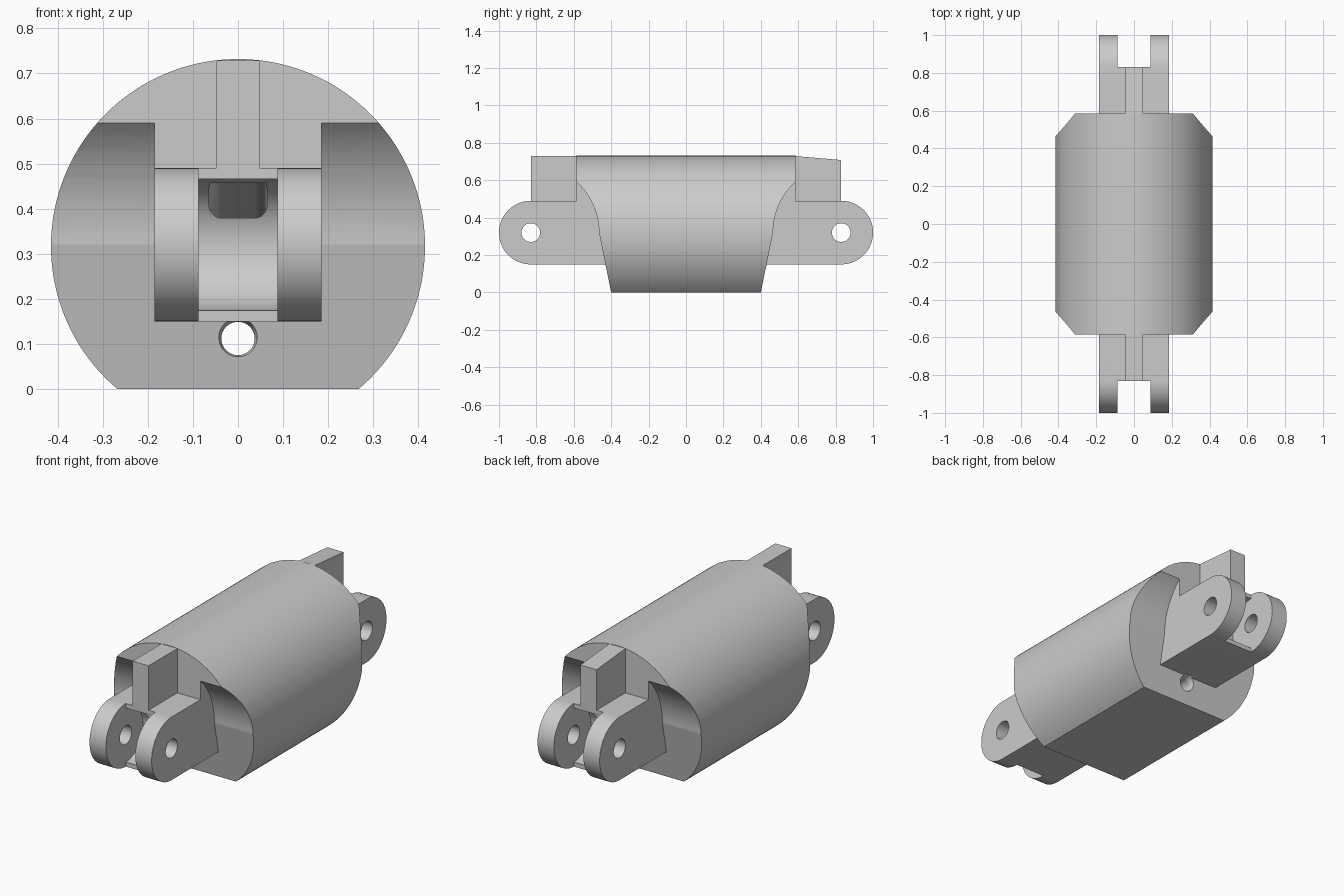
import bpy, math

if "Cube" in bpy.data.objects:
    bpy.data.objects.remove(bpy.data.objects["Cube"])

R, CZ = 0.415, 0.317           # barrel radius and axis height
PIN_Y, PIN_Z = 0.83, 0.32      # hinge pin centre
LUG_W, END_Y = 0.185, 0.585


def arc(cx, cy, r, a0, a1, n):
    """Points on an arc, angles in degrees."""
    return [(cx + r * math.cos(math.radians(a0 + (a1 - a0) * i / n)),
             cy + r * math.sin(math.radians(a0 + (a1 - a0) * i / n))) for i in range(n + 1)]


def prism(name, profile, axis, lo, hi, scale_lo=1.0, centre=(0, 0)):
    """Extrude a profile along x (profile is y,z) or along y (profile is x,z)."""
    verts = []
    for t, s in ((lo, scale_lo), (hi, 1.0)):
        for a, b in profile:
            a, b = centre[0] + (a - centre[0]) * s, centre[1] + (b - centre[1]) * s
            verts.append((t, a, b) if axis == "x" else (a, t, b))
    n = len(profile)
    faces = [list(range(n))[::-1], list(range(n, 2 * n))]
    faces += [(i, (i + 1) % n, n + (i + 1) % n, n + i) for i in range(n)]
    mesh = bpy.data.meshes.new(name)
    mesh.from_pydata(verts, [], faces)
    ob = bpy.data.objects.new(name, mesh)
    bpy.context.collection.objects.link(ob)
    bpy.ops.object.select_all(action="DESELECT")
    bpy.context.view_layer.objects.active = ob
    ob.select_set(True)
    bpy.ops.object.mode_set(mode="EDIT")
    bpy.ops.mesh.select_all(action="SELECT")
    bpy.ops.mesh.normals_make_consistent(inside=False)
    bpy.ops.object.mode_set(mode="OBJECT")
    return ob


def rect(a0, b0, a1, b1):
    return [(a0, b0), (a1, b0), (a1, b1), (a0, b1)]


def combine(ob, other, operation):
    """Apply a boolean and discard the second object."""
    mod = ob.modifiers.new("boolean", "BOOLEAN")
    mod.operation, mod.solver, mod.object = operation, "EXACT", other
    bpy.context.view_layer.objects.active = ob
    bpy.ops.object.modifier_apply(modifier=mod.name)
    bpy.data.objects.remove(other)


# Barrel section: circle with a flat underside
foot = math.degrees(math.asin(CZ / R))
section = arc(0, CZ, R, -foot, 180 + foot, 110)

# Barrel with ends relieved around the hinge pins and tapered below
body = prism("link_body", section, "y", -END_Y, END_Y)
relief = arc(-PIN_Y, PIN_Z, 0.365, 0, math.degrees(math.acos((PIN_Y - END_Y) / 0.365)), 12)
left_end = [(-0.4, -0.001)] + relief + [(-END_Y - 0.01, 0.6), (-END_Y - 0.01, 0.8)]
side = left_end + [(-y, z) for y, z in reversed(left_end)]
combine(body, prism("side_shape", side, "x", -1, 1), "INTERSECT")

# Uncut centre of the barrel above the lugs
centre = prism("centre_block", section, "y", -END_Y, END_Y)
combine(centre, prism("centre_shape", rect(-0.7, 0.35, 0.7, 0.8), "x", -LUG_W, LUG_W), "INTERSECT")
combine(body, centre, "UNION")

# Hinge lugs at both ends
lug = arc(PIN_Y, PIN_Z, 0.17, -90, 90, 36) + arc(-PIN_Y, PIN_Z, 0.17, 90, 270, 36)
combine(body, prism("hinge_lugs", lug, "x", -LUG_W, LUG_W), "UNION")

# Stop ribs on top of the lugs, the rear one sloping slightly
rib = [(-PIN_Y, 0.4), (PIN_Y, 0.4), (PIN_Y, 0.708), (END_Y, 0.729), (-PIN_Y, 0.729)]
combine(body, prism("stop_ribs", rib, "x", -0.048, 0.048), "UNION")

# Rounded outline of the cord tunnel
tunnel = []
for cx, cz, a in ((0.037, 0.413, -90), (0.037, 0.432, 0), (-0.037, 0.432, 90), (-0.037, 0.413, 180)):
    tunnel += arc(cx, cz, 0.028, a, a + 90, 10)

for s in (-1, 1):
    y = s * PIN_Y
    # Fork slot with a rounded floor, open at the end
    combine(body, prism("fork_round", arc(y, PIN_Z, 0.146, 0, 360, 72)[:-1], "x", -0.088, 0.088), "DIFFERENCE")
    combine(body, prism("fork_open", rect(y, 0.1, s * 1.1, 0.55), "x", -0.088, 0.088), "DIFFERENCE")
    # Pin hole
    combine(body, prism("pin_hole", arc(y, PIN_Z, 0.05, 0, 360, 48)[:-1], "x", -0.3, 0.3), "DIFFERENCE")
    # Cord tunnel sinking towards the middle
    cord = prism("cord_tunnel", tunnel, "y", s * 0.78, -s * 0.02)
    for v in cord.data.vertices:
        v.co.z -= 0.25 * (0.72 - s * v.co.y)
    combine(body, cord, "DIFFERENCE")

# Lower through hole with flared mouths
HOLE = (0, 0.112)
ring = arc(*HOLE, 0.037, 0, 360, 48)[:-1]
combine(body, prism("lower_hole", ring, "y", -0.7, 0.7), "DIFFERENCE")
for s in (-1, 1):
    combine(body, prism("hole_flare", ring, "y", s * 0.445, s * 0.4, 1.3, HOLE), "DIFFERENCE")

# Plain grey finish
mat = bpy.data.materials.new("grey")
mat.use_nodes = True
grey = (0.6, 0.6, 0.6, 1)
mat.diffuse_color = grey
mat.node_tree.nodes["Principled BSDF"].inputs["Base Color"].default_value = grey
body.data.materials.clear()
body.data.materials.append(mat)
for p in body.data.polygons:
    p.material_index = 0
bpy.ops.object.select_all(action="DESELECT")
body.select_set(True)
bpy.context.view_layer.objects.active = body
bpy.ops.object.shade_smooth_by_angle(angle=math.radians(9))
